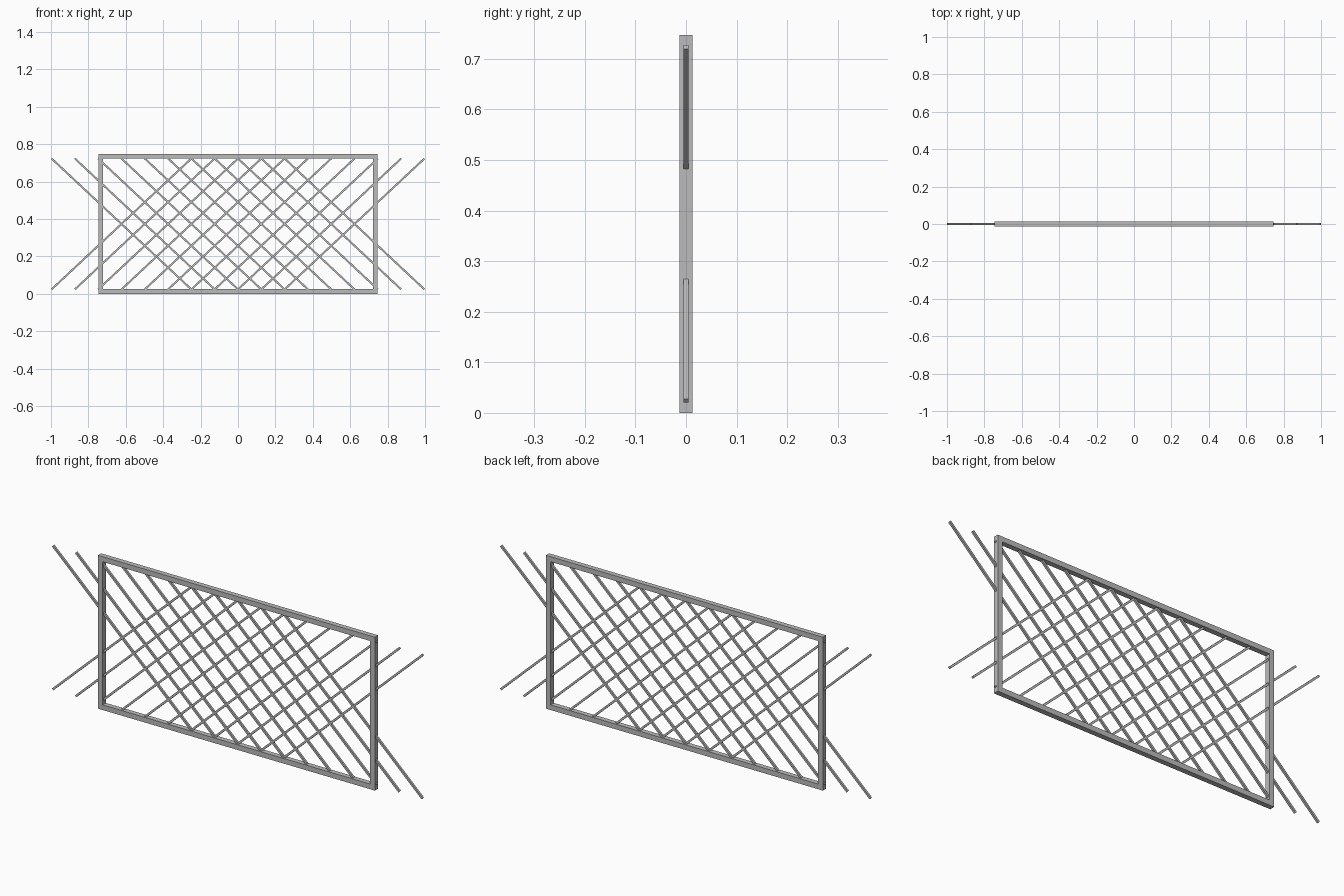
import bpy
import math

cube = bpy.data.objects.get("Cube")
if cube:
    bpy.data.objects.remove(cube, do_unlink=True)

# Single grey metal for every part
metal = bpy.data.materials.new("grey_metal")
metal.use_nodes = True
grey = (0.5, 0.5, 0.5, 1)
metal.diffuse_color = grey
metal.node_tree.nodes["Principled BSDF"].inputs["Base Color"].default_value = grey

WIDTH, HEIGHT, BAR = 1.493, 0.7475, 0.025
SLAT_LENGTH, SLAT_BAR, SLAT_ANGLE = 1.0234, 0.01, math.radians(43.1)
SLAT_COUNT, SPACING = 11, 0.1246


def box(name, size, location, tilt=0):
    """Box with its size baked in, turned about the y axis."""
    bpy.ops.mesh.primitive_cube_add(size=1, location=location, rotation=(0, tilt, 0))
    part = bpy.context.object
    part.name = name
    part.scale = size
    bpy.ops.object.transform_apply(location=False, rotation=False, scale=True)
    part.data.materials.append(metal)
    return part


# Rectangular frame: full-height posts with rails between them
for side, label in ((1, "left"), (-1, "right")):
    box(label + "_post", (BAR, BAR, HEIGHT), (side * (WIDTH - BAR) / 2, 0, HEIGHT / 2))
for z, label in ((BAR / 2, "bottom"), (HEIGHT - BAR / 2, "top")):
    box(label + "_rail", (WIDTH - 2 * BAR, BAR, BAR), (0, 0, z))

# Two crossing sets of diagonal slats, the outer ones running past the posts
for i in range(SLAT_COUNT):
    x = (i - (SLAT_COUNT - 1) / 2) * SPACING
    for sign, label in ((1, "falling"), (-1, "rising")):
        box(f"{label}_slat_{i + 1}", (SLAT_LENGTH, SLAT_BAR, SLAT_BAR),
            (x, 0, HEIGHT / 2), sign * SLAT_ANGLE)
